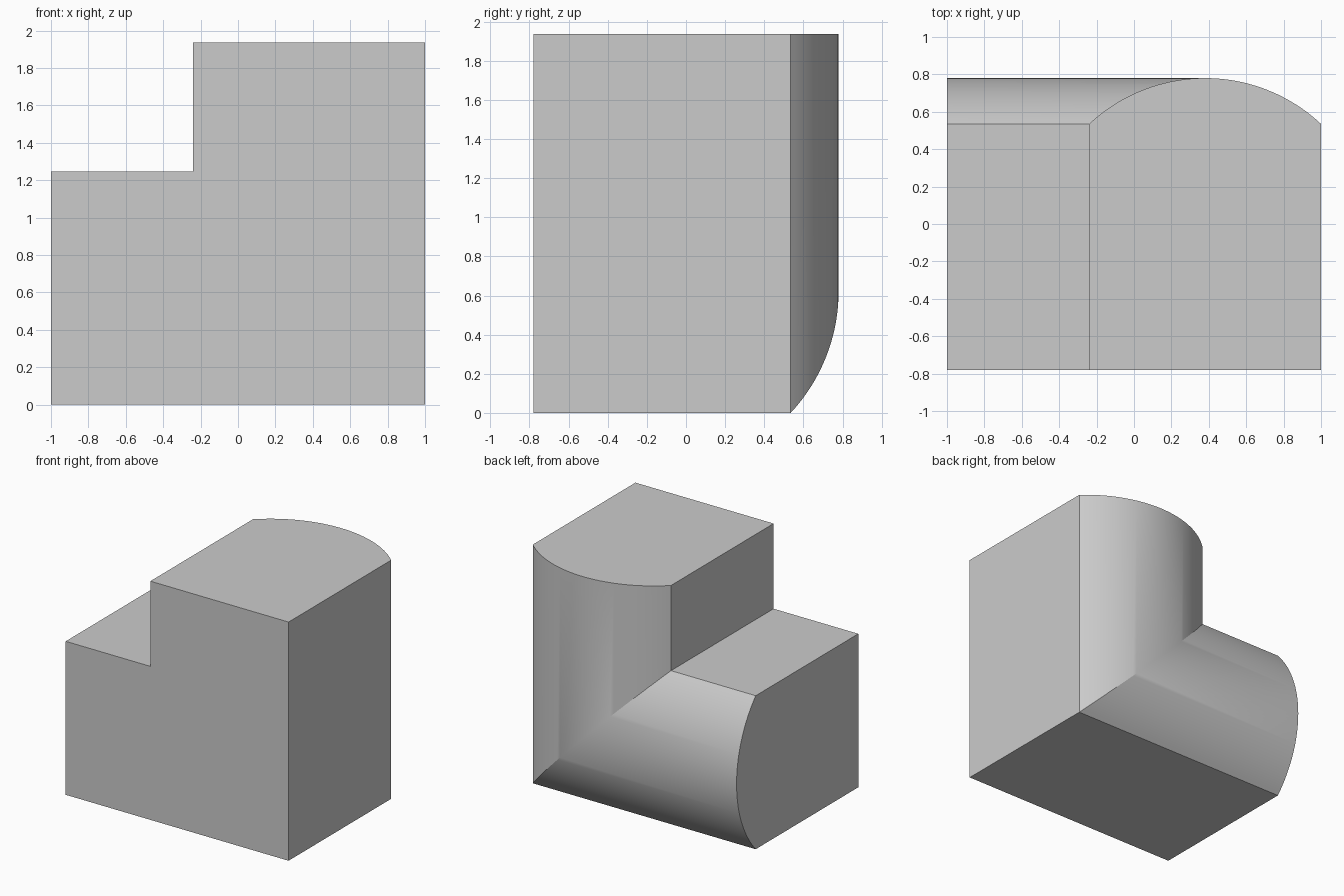
import bpy, bmesh, math

if "Cube" in bpy.data.objects:
    bpy.data.objects.remove(bpy.data.objects["Cube"])

# Overall sizes
FRONT, SHOULDER, CREST = -0.78, 0.535, 0.78
STEP_X, STEP_Z, TOP = -0.24, 1.245, 1.936
SEG = 48

# Cross-section (y, s): flat front, bowed back; s runs from outer (0) to inner (1) side of the elbow
half = STEP_Z / 2
sag = CREST - SHOULDER
radius = (half ** 2 + sag ** 2) / (2 * sag)
sweep = math.asin(half / radius)
profile = [(FRONT, 1.0), (FRONT, 0.0)]
for i in range(SEG + 1):
    a = -sweep + 2 * sweep * i / SEG
    profile.append((CREST - radius + radius * math.cos(a),
                    0.5 + 0.5 * math.sin(a) / math.sin(sweep)))


def leg_x(s):
    return 1 + (STEP_X - 1) * s


# Sweep the section through a mitred right-angle bend
bm = bmesh.new()
left = [bm.verts.new((-1, y, STEP_Z * s)) for y, s in profile]
mitre = [bm.verts.new((leg_x(s), y, STEP_Z * s)) for y, s in profile]
top = [bm.verts.new((leg_x(s), y, TOP)) for y, s in profile]
n = len(profile)
for a, b in ((left, mitre), (mitre, top)):
    for i in range(n):
        j = (i + 1) % n
        bm.faces.new((a[i], a[j], b[j], b[i]))
bm.faces.new(left)
bm.faces.new(top)
bmesh.ops.recalc_face_normals(bm, faces=bm.faces[:])

mesh = bpy.data.meshes.new("elbow_block")
bm.to_mesh(mesh)
bm.free()
block = bpy.data.objects.new("elbow_block", mesh)
bpy.context.collection.objects.link(block)

# Smooth bowed backs, crisp edges
bpy.context.view_layer.objects.active = block
block.select_set(True)
bpy.ops.object.shade_smooth_by_angle(angle=math.radians(20))
